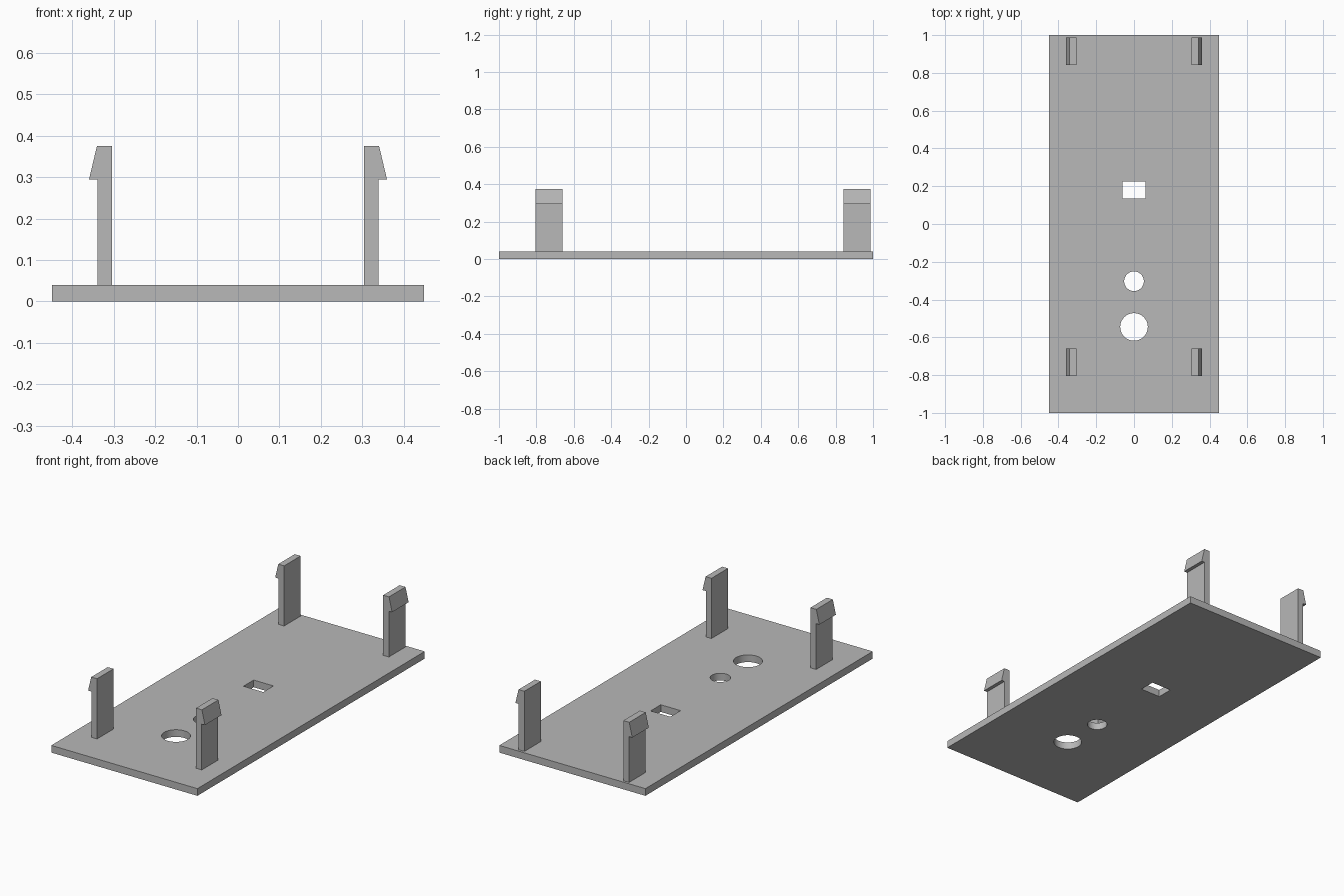
import bpy
import bmesh

cube = bpy.data.objects.get("Cube")
if cube:
    bpy.data.objects.remove(cube, do_unlink=True)

gray = bpy.data.materials.new("plain_gray")
gray.use_nodes = True
color = (0.48, 0.48, 0.48, 1)
gray.diffuse_color = color
gray.node_tree.nodes["Principled BSDF"].inputs["Base Color"].default_value = color

THICK = 0.04


def box(name, size, center):
    bpy.ops.mesh.primitive_cube_add(size=1, location=center)
    ob = bpy.context.object
    ob.name = name
    ob.scale = size
    bpy.ops.object.transform_apply(location=False, rotation=False, scale=True)
    return ob


def cylinder(name, radius, y):
    bpy.ops.mesh.primitive_cylinder_add(vertices=64, radius=radius, depth=0.2,
                                        location=(0, y, THICK / 2))
    bpy.context.object.name = name
    return bpy.context.object


# Base plate with a rectangular slot and two round holes
plate = box("base_plate", (0.9, 2, THICK), (0, 0, THICK / 2))
plate.data.materials.append(gray)
cutters = [
    box("slot_cutter", (0.122, 0.09, 0.2), (0, 0.18, THICK / 2)),
    cylinder("small_hole_cutter", 0.052, -0.303),
    cylinder("large_hole_cutter", 0.073, -0.545),
]
for cutter in cutters:
    cutter.hide_render = True
    mod = plate.modifiers.new(cutter.name, "BOOLEAN")
    mod.operation = "DIFFERENCE"
    mod.solver = "EXACT"
    mod.object = cutter
    bpy.context.view_layer.objects.active = plate
    bpy.ops.object.modifier_apply(modifier=mod.name)
    bpy.data.objects.remove(cutter, do_unlink=True)

# Smooth hole walls with crisp rims
bpy.ops.object.select_all(action="DESELECT")
plate.select_set(True)
bpy.context.view_layer.objects.active = plate
bpy.ops.object.shade_smooth_by_angle(angle=0.5)

# Snap clip: outward-hooked profile extruded along the plate's length
PROFILE = [(0.305, THICK), (0.34, THICK), (0.34, 0.295),
           (0.36, 0.295), (0.341, 0.375), (0.305, 0.375)]


def snap_clip(name, side, y, width=0.145):
    bm = bmesh.new()
    face = bm.faces.new([bm.verts.new((side * x, y - width / 2, z))
                         for x, z in PROFILE])
    ext = bmesh.ops.extrude_face_region(bm, geom=[face])
    moved = [g for g in ext["geom"] if isinstance(g, bmesh.types.BMVert)]
    bmesh.ops.translate(bm, verts=moved, vec=(0, width, 0))
    bmesh.ops.recalc_face_normals(bm, faces=bm.faces)
    mesh = bpy.data.meshes.new(name)
    bm.to_mesh(mesh)
    bm.free()
    mesh.materials.append(gray)
    bpy.context.collection.objects.link(bpy.data.objects.new(name, mesh))


for end, y in (("front", -0.732), ("back", 0.914)):
    for hand, side in (("left", 1), ("right", -1)):
        snap_clip(f"{end}_{hand}_clip", side, y)
